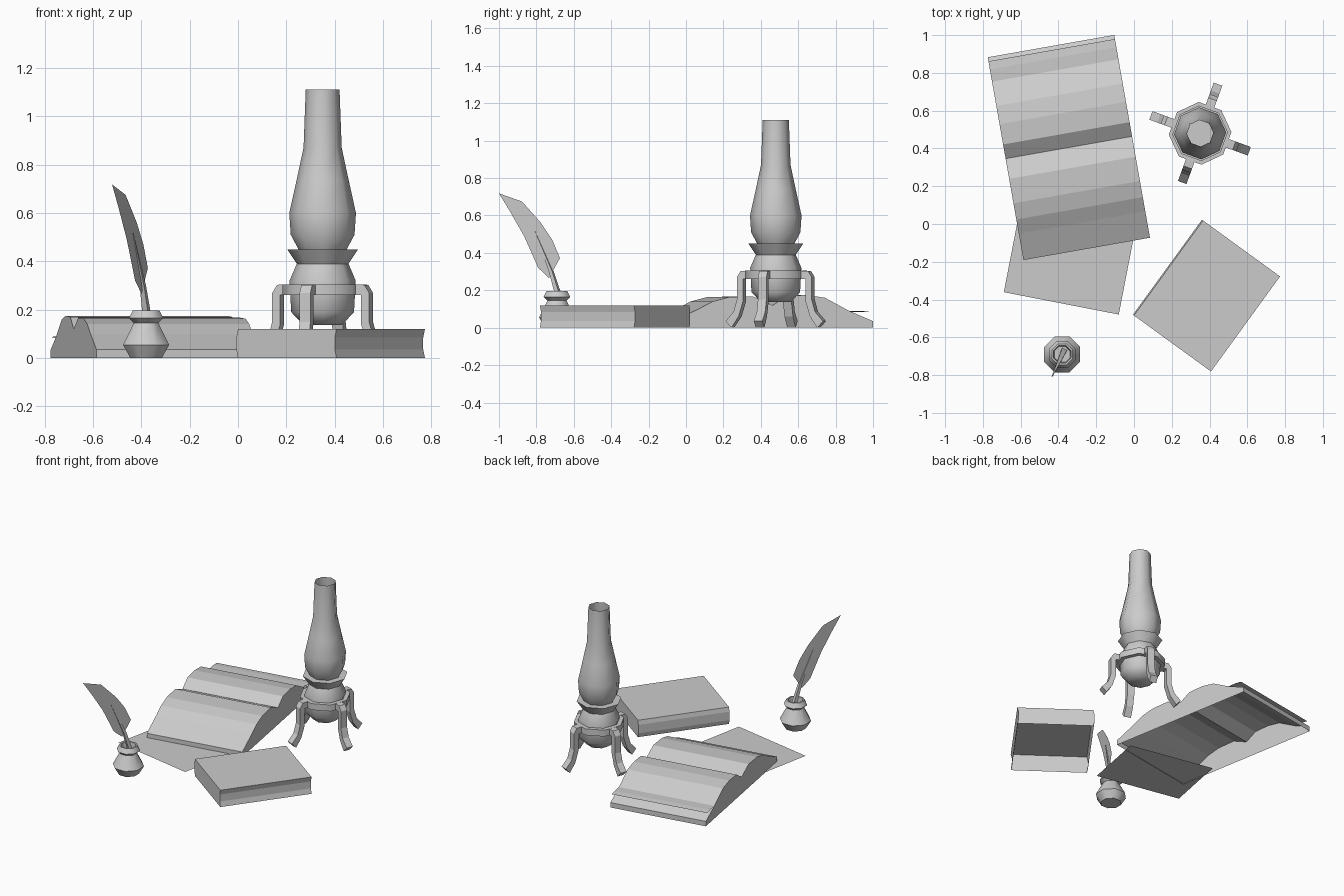
import bpy, bmesh
from math import sin, cos, radians, pi
from mathutils import Vector

if "Cube" in bpy.data.objects:
    bpy.data.objects.remove(bpy.data.objects["Cube"])


def make(name, verts, faces, loc=(0, 0, 0), rot=0, smooth=None):
    me = bpy.data.meshes.new(name)
    me.from_pydata(verts, [], faces)
    bm = bmesh.new()
    bm.from_mesh(me)
    bmesh.ops.recalc_face_normals(bm, faces=bm.faces)
    bm.to_mesh(me)
    bm.free()
    ob = bpy.data.objects.new(name, me)
    bpy.context.collection.objects.link(ob)
    ob.location = loc
    ob.rotation_euler[2] = radians(rot)
    if smooth:
        bpy.ops.object.select_all(action='DESELECT')
        ob.select_set(True)
        bpy.context.view_layer.objects.active = ob
        bpy.ops.object.shade_smooth_by_angle(angle=radians(smooth))
    return ob


def lathe(name, profile, loc, rot, cap_start=False, cap_end=False, closed=False, n=8):
    """Revolve (radius, z) points with n sides."""
    verts = [(r * cos(2 * pi * k / n), r * sin(2 * pi * k / n), z)
             for r, z in profile for k in range(n)]
    m = len(profile)
    faces = []
    for i in range(m if closed else m - 1):
        a, b = i * n, (i + 1) % m * n
        faces += [(a + k, a + (k + 1) % n, b + (k + 1) % n, b + k) for k in range(n)]
    if cap_start:
        faces.append(tuple(range(n)))
    if cap_end:
        faces.append(tuple(range((m - 1) * n, m * n)))
    return make(name, verts, faces, loc, rot, 50)


def extrude_profile(name, pts, axis, width, loc, rot, open_edge=False, caps=True):
    """Sweep a (u, z) outline sideways; u runs along the named axis."""
    h, n = width / 2, len(pts)
    put = (lambda u, s, z: (u, s, z)) if axis == 'x' else (lambda u, s, z: (s, u, z))
    verts = [put(u, s, z) for s in (-h, h) for u, z in pts]
    faces = [(i, (i + 1) % n, n + (i + 1) % n, n + i)
             for i in range(n - 1 if open_edge else n)]
    if caps:
        faces += [tuple(range(n)), tuple(range(n, 2 * n))]
    return make(name, verts, faces, loc, rot)


# Open book: wavy page shell, open underneath
L = 1.09
wave = [(0, 0), (0, .035), (.13, .10), (.2, .14), (.28, .163), (.4, .167), (.5, .12),
        (.57, .17), (.67, .175), (.76, .16), (.82, .125), (.88, .09), (1, .035), (1, 0)]
book_at = (-.345, .405, 0)
extrude_profile("open_book", [((t - .5) * L, z) for t, z in wave], 'y', .68,
                book_at, 10, open_edge=True)
# Lifted page at the far end
extrude_profile("lifted_page", [((t - .5) * L, z) for t, z in [(.88, .09), (.94, .09), (.98, .085)]],
                'y', .68, book_at, 10, open_edge=True, caps=False)

# Loose sheet lying under the book
extrude_profile("paper_sheet", [(0, .004), (.46, .004)], 'y', .62, (-.385, -.42, 0), -11,
                open_edge=True, caps=False)

# Closed book: rounded spine, hollowed fore edge, open underneath
extrude_profile("closed_book", [(-.25, 0), (-.257, .03), (-.257, .09), (-.25, .12),
                                (.254, .12), (.245, .085), (.245, .035), (.254, 0)],
                'x', .622, (.385, -.38, 0), -36, open_edge=True)

# Ink pot with hollow neck
lathe("ink_pot", [(.07, 0), (.103, .055), (.055, .145), (.077, .165), (.06, .197),
                  (.05, .197), (.045, .15)], (-.38, -.69, 0), 22.5,
      cap_start=True, cap_end=True)


# Quill: flat vane in a leaning vertical plane plus tapered shaft
def quill_point(y, z):
    return (-.38 + .454 * (y + .69), y, z)


vane = [(-.733, .266), (-.674, .372), (-.715, .47), (-.775, .56), (-.877, .675),
        (-1.0, .718), (-.94, .62), (-.866, .49), (-.79, .32)]
make("quill_vane", [quill_point(*p) for p in vane], [tuple(range(len(vane)))])
shaft = [(-.675, .15, .02), (-.72, .30, .014), (-.81, .52, .002)]
sv = []
for y, z, r in shaft:
    c = Vector(quill_point(y, z))
    sv += [c + Vector((r * cos(k * pi / 2 + .35), r * sin(k * pi / 2 + .35), 0)) for k in range(4)]
sf = [(i * 4 + k, i * 4 + (k + 1) % 4, i * 4 + 4 + (k + 1) % 4, i * 4 + 4 + k)
      for i in range(2) for k in range(4)]
make("quill_shaft", sv, sf + [(0, 1, 2, 3), (8, 9, 10, 11)])

# Oil lamp
lamp = (.35, .48, 0)
lathe("lamp_reservoir", [(.08, .137), (.13, .19), (.137, .32), (.107, .39)],
      lamp, 2.5, cap_start=True, cap_end=True)
lathe("lamp_collar", [(.107, .39), (.147, .45), (.10, .45)], lamp, 2.5, cap_end=True)
lathe("lamp_chimney", [(.10, .45), (.132, .51), (.138, .6), (.108, .735), (.079, .87),
                       (.07, 1.11)], lamp, 2.5)
lathe("lamp_ring", [(.166, .26), (.166, .305), (.137, .305), (.137, .26)],
      lamp, 2.5, closed=True)

# Four bent legs
leg = [(.145, .305), (.192, .303), (.213, .27), (.213, .15), (.232, .085), (.277, .035),
       (.245, 0), (.203, .06), (.178, .14), (.178, .26), (.145, .262)]
for i in range(4):
    extrude_profile("lamp_leg_%d" % (i + 1), leg, 'x', .048, lamp, -20 + 90 * i)
